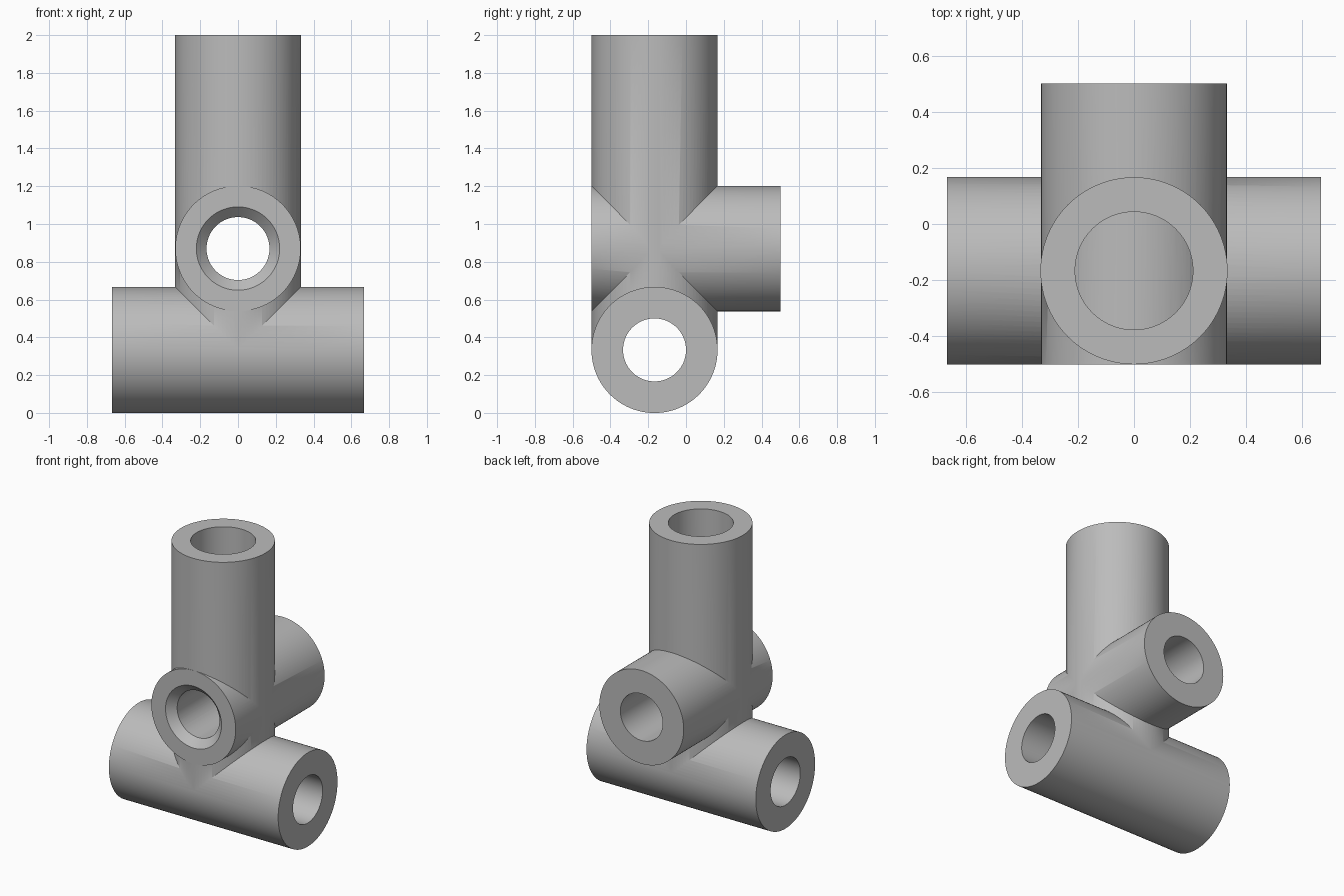
import bpy
from math import pi

cube = bpy.data.objects.get("Cube")
if cube:
    bpy.data.objects.remove(cube, do_unlink=True)

R = 1 / 3           # outer radius of the pipes
BORE = R / 2        # radius of the two horizontal bores
Y0 = -R / 2         # depth of the upright axis
LOW, MID, TOP = R, 0.87, 2.0
ROT = {"X": (0, pi / 2, 0), "Y": (-pi / 2, 0, 0), "Z": (0, 0, 0)}

grey = bpy.data.materials.new("plain grey")
grey.use_nodes = True
grey.diffuse_color = (0.5, 0.5, 0.5, 1)
grey.node_tree.nodes["Principled BSDF"].inputs["Base Color"].default_value = (0.5, 0.5, 0.5, 1)


def rod(name, axis, centre, length, r1, r2=None):
    """Solid round rod or taper along an axis; r1 is the low end."""
    bpy.ops.mesh.primitive_cone_add(vertices=96, radius1=r1, radius2=r2 or r1,
                                    depth=length, location=centre, rotation=ROT[axis])
    obj = bpy.context.object
    obj.name = name
    obj.data.materials.append(grey)
    return obj


def combine(target, tool, operation):
    """Apply a boolean to the target and discard the tool."""
    mod = target.modifiers.new(operation.lower(), "BOOLEAN")
    mod.operation, mod.solver, mod.object = operation, "EXACT", tool
    bpy.ops.object.select_all(action="DESELECT")
    bpy.context.view_layer.objects.active = target
    target.select_set(True)
    bpy.ops.object.modifier_apply(modifier=mod.name)
    bpy.data.objects.remove(tool, do_unlink=True)


# Upright pipe, hollow from the top
joint = rod("pipe_joint", "Z", (0, Y0, (LOW + TOP) / 2), TOP - LOW, R)
combine(joint, rod("upright_bore", "Z", (0, Y0, 1.3), 1.6, 0.21), "DIFFERENCE")

# Cross pipes fill the upright where they pass through it
combine(joint, rod("middle_pipe", "Y", (0, 0, MID), 1.001, 0.332), "UNION")
combine(joint, rod("lower_pipe", "X", (0, Y0, LOW), 4 * R, R + 0.0005), "UNION")

# Through bores, with a countersink at the front
combine(joint, rod("middle_bore", "Y", (0, 0, MID), 1.2, BORE), "DIFFERENCE")
combine(joint, rod("countersink", "Y", (0, -0.475, MID), 0.07, 0.23, 0.16), "DIFFERENCE")
combine(joint, rod("lower_bore", "X", (0, Y0, LOW), 1.6, BORE), "DIFFERENCE")

bpy.ops.object.select_all(action="DESELECT")
bpy.context.view_layer.objects.active = joint
joint.select_set(True)
bpy.ops.object.shade_smooth_by_angle(angle=pi / 6)
